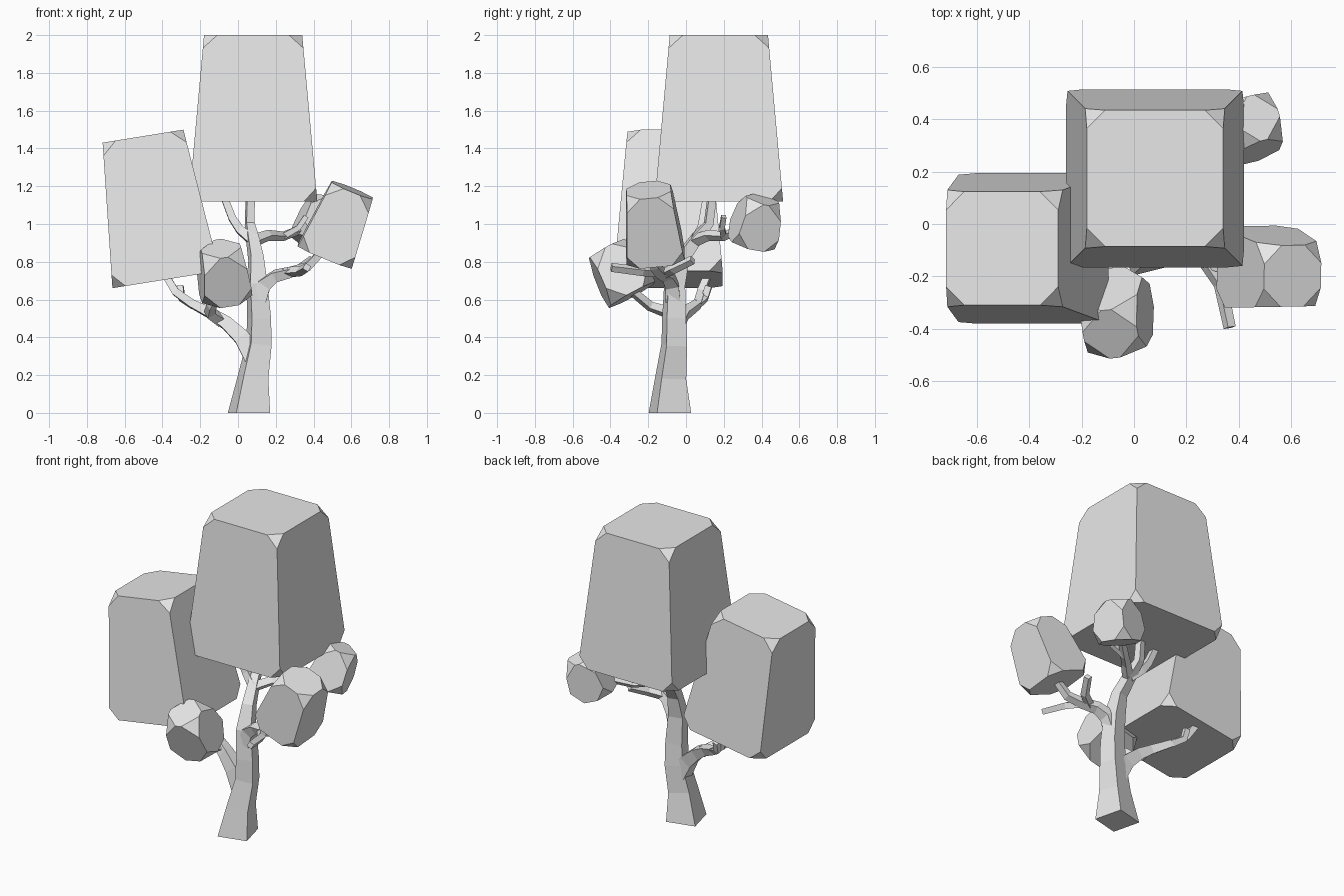
import bpy, bmesh
from math import radians
from mathutils import Vector, Matrix

cube = bpy.data.objects.get("Cube")
if cube:
    bpy.data.objects.remove(cube, do_unlink=True)

grey = bpy.data.materials.new("plain_grey")
grey.use_nodes = True
grey.diffuse_color = (0.8, 0.8, 0.8, 1)
grey.node_tree.nodes["Principled BSDF"].inputs["Base Color"].default_value = (0.8, 0.8, 0.8, 1)


def finish(name, bm):
    bmesh.ops.recalc_face_normals(bm, faces=bm.faces)
    mesh = bpy.data.meshes.new(name)
    bm.to_mesh(mesh)
    bm.free()
    mesh.materials.append(grey)
    obj = bpy.data.objects.new(name, mesh)
    bpy.context.collection.objects.link(obj)
    return obj


def foliage(name, bottom, top, bottom_width, top_width, cut, spin=0):
    """Tapered block standing along the bottom-top axis, with its corners cut off."""
    bottom, top = Vector(bottom), Vector(top)
    axis = top - bottom
    turn = Vector((0, 0, 1)).rotation_difference(axis).to_matrix().to_4x4()
    bm = bmesh.new()
    bmesh.ops.create_cube(bm, size=1)
    for v in bm.verts:
        width = top_width if v.co.z > 0 else bottom_width
        v.co = Vector((v.co.x * width, v.co.y * width, v.co.z * axis.length))
    bmesh.ops.bevel(bm, geom=bm.verts[:], offset=cut, offset_type='OFFSET',
                    segments=1, profile=0.5, affect='VERTICES')
    place = Matrix.Translation((bottom + top) / 2) @ turn @ Matrix.Rotation(radians(spin), 4, 'Z')
    bm.transform(place)
    return finish(name, bm)


def branch(name, points, spin=0):
    """Square limb through (x, y, z, half width) points."""
    centres = [Vector(p[:3]) for p in points]
    bm = bmesh.new()
    rings = []
    last = len(points) - 1
    direction = (centres[1] - centres[0]).normalized()
    frame = Vector((0, 0, 1)).rotation_difference(direction).to_matrix()
    frame = frame @ Matrix.Rotation(radians(spin), 3, 'Z')
    for i, p in enumerate(points):
        tangent = (centres[min(i + 1, last)] - centres[max(i - 1, 0)]).normalized()
        frame = direction.rotation_difference(tangent).to_matrix() @ frame
        direction = tangent
        r = p[3]
        rings.append([bm.verts.new(centres[i] + frame @ Vector((a * r, b * r, 0)))
                      for a, b in ((-1, -1), (1, -1), (1, 1), (-1, 1))])
    for low, high in zip(rings, rings[1:]):
        for k in range(4):
            n = (k + 1) % 4
            bm.faces.new((low[k], low[n], high[n], high[k]))
    bm.faces.new(rings[0][::-1])
    bm.faces.new(rings[-1])
    obj = finish(name, bm)
    return obj


# Trunk, with a level square foot
trunk = branch("trunk", [
    (0.058, -0.085, 0, 0.093), (0.08, -0.08, 0.19, 0.067), (0.11, -0.062, 0.36, 0.056),
    (0.112, -0.063, 0.5, 0.052), (0.1, -0.06, 0.68, 0.046), (0.095, -0.02, 0.82, 0.034),
    (0.075, 0.06, 0.93, 0.028), (0.062, 0.12, 1.0, 0.022), (0.065, 0.14, 1.16, 0.02)], 14)
for v in trunk.data.vertices[:4]:
    v.co.z = 0

# Limbs under the crown
branch("crown_limb", [
    (0.08, 0.05, 0.91, 0.025), (0.01, 0.08, 0.97, 0.022),
    (-0.03, 0.09, 1.03, 0.02), (-0.08, 0.11, 1.16, 0.018)])
branch("back_limb", [
    (0.08, 0.04, 0.91, 0.025), (0.16, 0.12, 0.94, 0.021), (0.24, 0.2, 0.935, 0.018),
    (0.33, 0.28, 0.97, 0.017), (0.39, 0.34, 1.0, 0.015)])
branch("back_limb_stub", [
    (0.24, 0.2, 0.935, 0.016), (0.32, 0.19, 0.98, 0.014), (0.36, 0.2, 1.04, 0.013)])

# Limbs on the left side
branch("left_limb", [
    (0.11, -0.07, 0.6, 0.04), (0.14, -0.075, 0.68, 0.036), (0.2, -0.1, 0.725, 0.028),
    (0.28, -0.14, 0.745, 0.024), (0.37, -0.17, 0.775, 0.021), (0.45, -0.18, 0.86, 0.018)])
branch("left_limb_front_stub", [
    (0.27, -0.14, 0.745, 0.02), (0.33, -0.23, 0.75, 0.019), (0.365, -0.395, 0.77, 0.017)])
branch("left_limb_back_stub", [
    (0.24, -0.12, 0.735, 0.02), (0.32, -0.07, 0.76, 0.019), (0.385, 0.035, 0.81, 0.017)])

# Limbs on the right side
branch("right_limb", [
    (0.09, -0.07, 0.28, 0.05), (0.02, -0.06, 0.4, 0.042), (-0.06, -0.04, 0.475, 0.034),
    (-0.14, -0.01, 0.525, 0.027), (-0.24, 0.06, 0.575, 0.021), (-0.33, 0.08, 0.64, 0.02),
    (-0.39, 0.12, 0.74, 0.018)])
branch("right_limb_stub", [
    (-0.24, 0.06, 0.575, 0.02), (-0.3, 0.1, 0.61, 0.018), (-0.305, 0.12, 0.67, 0.017)])
branch("front_limb", [
    (-0.09, -0.03, 0.49, 0.027), (-0.15, -0.09, 0.53, 0.024),
    (-0.14, -0.19, 0.565, 0.02), (-0.1, -0.28, 0.64, 0.018)])

# Foliage blocks
foliage("crown_foliage", (0.08, 0.174, 1.12), (0.08, 0.174, 2.0), 0.68, 0.52, 0.07)
foliage("right_foliage", (-0.381, -0.093, 0.706), (-0.503, -0.093, 1.465), 0.575, 0.433, 0.07)
foliage("left_foliage", (0.46, -0.162, 0.83), (0.605, -0.198, 1.18), 0.31, 0.235, 0.07)
foliage("front_foliage", (-0.065, -0.285, 0.625), (-0.09, -0.42, 0.87), 0.27, 0.21, 0.085, 8)
foliage("back_foliage", (0.4, 0.345, 0.9), (0.47, 0.405, 1.13), 0.24, 0.18, 0.075, 15)
